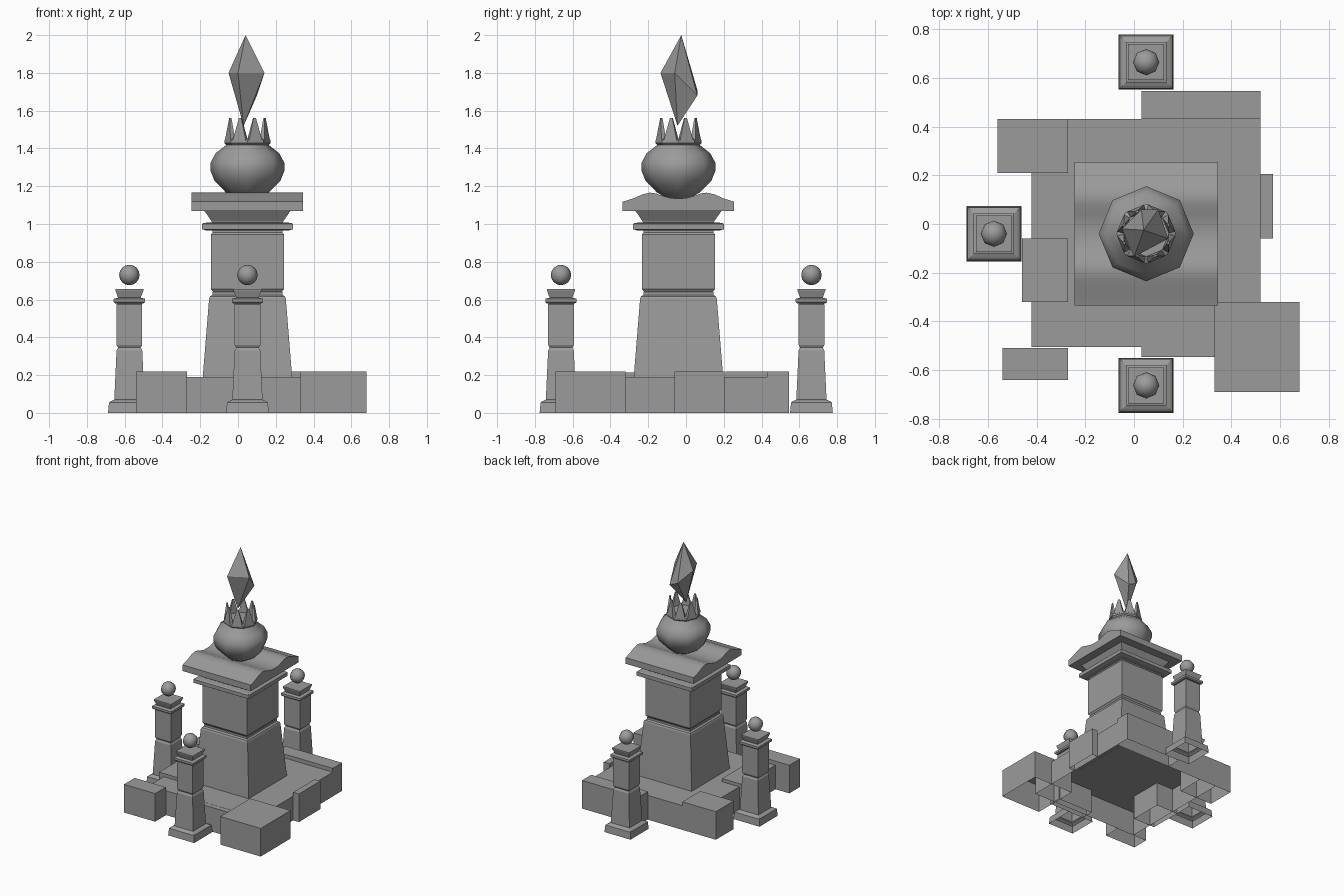
import bpy, bmesh, math

cube = bpy.data.objects.get("Cube")
if cube:
    bpy.data.objects.remove(cube, do_unlink=True)

stone = bpy.data.materials.new("grey_stone")
stone.use_nodes = True
GREY = (0.33, 0.33, 0.33, 1)
stone.diffuse_color = GREY
stone.node_tree.nodes["Principled BSDF"].inputs["Base Color"].default_value = GREY

CX, CY = 0.05, -0.04  # tower axis


def finish(name, bm, loc=(0, 0, 0), smooth=False, fix_normals=True):
    if fix_normals:
        bmesh.ops.recalc_face_normals(bm, faces=bm.faces)
    mesh = bpy.data.meshes.new(name)
    bm.to_mesh(mesh)
    bm.free()
    mesh.materials.append(stone)
    obj = bpy.data.objects.new(name, mesh)
    obj.location = loc
    bpy.context.collection.objects.link(obj)
    if smooth:
        bpy.ops.object.select_all(action='DESELECT')
        obj.select_set(True)
        bpy.context.view_layer.objects.active = obj
        bpy.ops.object.shade_smooth_by_angle(angle=math.radians(50))
    return obj


def loft(name, profile, sides, loc, turn=0.0, flat_size=False, bottom=True, smooth=False):
    """Stack rings of (size, z); flat_size reads the size as a half width."""
    bm = bmesh.new()
    k = 1 / math.cos(math.pi / sides) if flat_size else 1
    rings = []
    for size, z in profile:
        rings.append([bm.verts.new((size * k * math.cos(turn + math.tau * i / sides),
                                    size * k * math.sin(turn + math.tau * i / sides), z))
                      for i in range(sides)])
    for low, high in zip(rings, rings[1:]):
        for i in range(sides):
            j = (i + 1) % sides
            bm.faces.new((low[i], low[j], high[j], high[i]))
    bm.faces.new(rings[-1])
    if bottom:
        bm.faces.new(rings[0][::-1])
    return finish(name, bm, loc, smooth, fix_normals=False)


def open_block(name, x0, x1, y0, y1, top):
    """Hollow slab, open underneath."""
    bm = bmesh.new()
    bmesh.ops.create_cube(bm, size=1)
    for v in bm.verts:
        v.co = (x1 if v.co.x > 0 else x0, y1 if v.co.y > 0 else y0, top if v.co.z > 0 else 0)
    bm.normal_update()
    bmesh.ops.delete(bm, geom=[f for f in bm.faces if f.normal.z < -0.5], context='FACES')
    return finish(name, bm, fix_normals=False)


# Terrace and the irregular blocks around it
open_block("terrace", -0.42, 0.52, -0.505, 0.43, 0.19)
open_block("front_step", 0.03, 0.34, -0.545, -0.45, 0.189)
open_block("front_left_block", 0.33, 0.68, -0.69, -0.32, 0.22)
open_block("front_right_block", -0.54, -0.27, -0.64, -0.508, 0.22)
open_block("right_block", -0.46, -0.27, -0.32, -0.06, 0.215)
open_block("back_right_block", -0.56, -0.27, 0.21, 0.43, 0.22)
open_block("back_block", 0.03, 0.52, 0.43, 0.545, 0.22)
open_block("left_block", 0.52, 0.57, -0.06, 0.205, 0.22)

# Tower: tapered plinth, shaft, moulding and flared capital
SQ = math.pi / 4
loft("plinth", [(0.237, 0.185), (0.203, 0.605), (0.198, 0.617), (0.185, 0.625), (0.185, 0.64)],
     4, (CX, CY, 0), SQ, True)
loft("shaft", [(0.178, 0.635), (0.193, 0.655), (0.193, 0.945), (0.185, 0.955), (0.185, 0.97)],
     4, (CX, CY, 0), SQ, True)
loft("moulding", [(0.215, 0.965), (0.24, 0.972), (0.24, 1.0), (0.232, 1.006), (0.19, 1.008)],
     4, (CX, CY, 0), SQ, True)
loft("capital", [(0.185, 1.0), (0.19, 1.015), (0.228, 1.07), (0.228, 1.08)],
     4, (CX, CY, 0), SQ, True)

# Roof slab: wavy section swept along x
half = [(0.0, 1.135), (0.04, 1.137), (0.08, 1.148), (0.12, 1.162), (0.15, 1.166),
        (0.19, 1.157), (0.24, 1.135), (0.295, 1.118)]
section = [(-y, z) for y, z in reversed(half[1:])] + half + [(0.295, 1.07), (-0.295, 1.07)]
bm = bmesh.new()
face = bm.faces.new([bm.verts.new((-0.295, y, z)) for y, z in section])
swept = bmesh.ops.extrude_face_region(bm, geom=[face])
bmesh.ops.translate(bm, vec=(0.59, 0, 0),
                    verts=[g for g in swept["geom"] if isinstance(g, bmesh.types.BMVert)])
finish("roof", bm, (CX, CY, 0), smooth=True)

# Vase with a collar
loft("vase", [(0.06, 1.135), (0.115, 1.168), (0.175, 1.23), (0.195, 1.28), (0.195, 1.325),
              (0.168, 1.375), (0.11, 1.42), (0.105, 1.44)], 8, (CX, CY, 0), smooth=True)
loft("collar", [(0.108, 1.415), (0.122, 1.428), (0.122, 1.445), (0.1, 1.455)], 8, (CX, CY, 0))

# Crown of eight spikes, one over each side of the collar
bm = bmesh.new()
for n in range(8):
    a = math.tau * (n + 0.5) / 8
    levels = []
    for r_in, r_out, w, z in ((0.085, 0.114, 0.038, 1.44), (0.094, 0.102, 0.007, 1.56)):
        levels.append([bm.verts.new((r * math.cos(a) - t * math.sin(a),
                                     r * math.sin(a) + t * math.cos(a), z))
                       for r, t in ((r_in, -w), (r_out, -w), (r_out, w), (r_in, w))])
    low, high = levels
    bm.faces.new(low[::-1])
    bm.faces.new(high)
    for i in range(4):
        j = (i + 1) % 4
        bm.faces.new((low[i], low[j], high[j], high[i]))
finish("crown", bm, (CX, CY, 0))

# Floating crystal with an uneven waist
bm = bmesh.new()
tip = bm.verts.new((0.04, -0.025, 2.0))
foot = bm.verts.new((0.03, -0.045, 1.52))
waist = [bm.verts.new(p) for p in ((-0.05, -0.02, 1.8), (0.0, -0.135, 1.8), (0.14, -0.06, 1.8),
                                   (0.1, 0.06, 1.68), (0.03, 0.06, 1.71))]
for i in range(5):
    a, b = waist[i], waist[(i + 1) % 5]
    bm.faces.new((a, b, tip))
    bm.faces.new((b, a, foot))
finish("crystal", bm)

# Three lantern posts, open underneath, each with a floating ball
POST = [(0.113, 0), (0.108, 0.055), (0.098, 0.062), (0.08, 0.07), (0.068, 0.33), (0.06, 0.345),
        (0.068, 0.36), (0.068, 0.575), (0.06, 0.585)]
for side, x, y in (("right", -0.575, -0.04), ("front", CX, -0.662), ("back", CX, 0.664)):
    loft(side + "_post", POST, 4, (x, y, 0), SQ, True, bottom=False)
    loft(side + "_post_ledge", [(0.075, 0.58), (0.083, 0.587), (0.083, 0.604), (0.06, 0.61)],
         4, (x, y, 0), SQ, True)
    loft(side + "_post_cap", [(0.058, 0.605), (0.074, 0.648), (0.074, 0.655)],
         4, (x, y, 0), SQ, True)
    bm = bmesh.new()
    bmesh.ops.create_uvsphere(bm, u_segments=8, v_segments=8, radius=0.054)
    finish(side + "_ball", bm, (x, y, 0.73), smooth=True)
